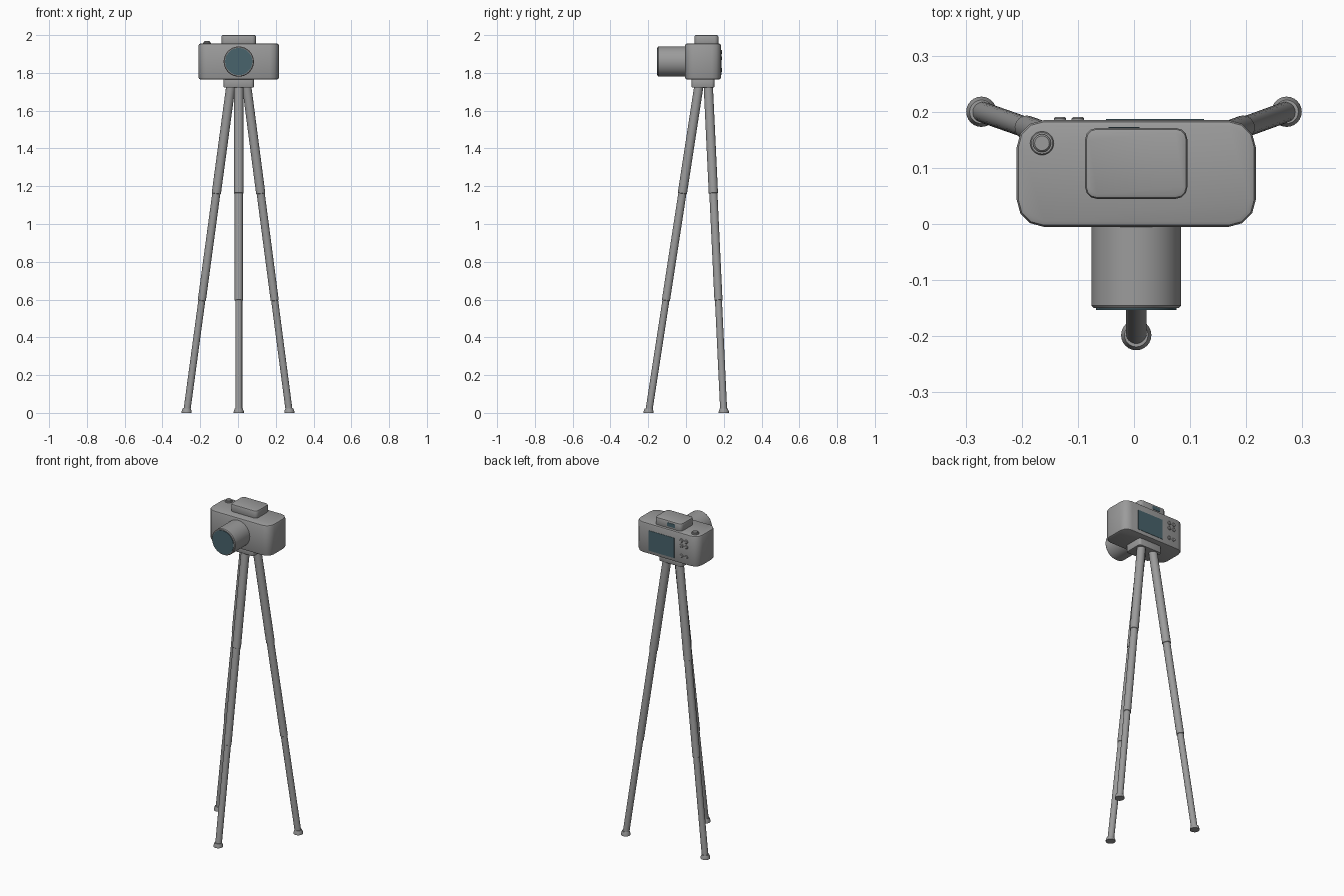
import bpy, bmesh, math
from mathutils import Vector, Matrix

cube = bpy.data.objects.get("Cube")
if cube:
    bpy.data.objects.remove(cube, do_unlink=True)


def material(name, rgb):
    m = bpy.data.materials.new(name)
    m.use_nodes = True
    m.diffuse_color = (*rgb, 1)
    m.node_tree.nodes["Principled BSDF"].inputs["Base Color"].default_value = (*rgb, 1)
    return m


GREY = material("mid grey", (0.33, 0.33, 0.33))
GLASS = material("dark teal glass", (0.065, 0.125, 0.15))


def finish(name, bm, mat):
    bmesh.ops.recalc_face_normals(bm, faces=bm.faces[:])
    me = bpy.data.meshes.new(name)
    bm.to_mesh(me)
    bm.free()
    me.materials.append(mat)
    ob = bpy.data.objects.new(name, me)
    bpy.context.collection.objects.link(ob)
    bpy.ops.object.select_all(action="DESELECT")
    ob.select_set(True)
    bpy.context.view_layer.objects.active = ob
    bpy.ops.object.shade_smooth_by_angle(angle=math.radians(35))
    return ob


def box(name, lo, hi, mat=GREY, corner=0, edge=0):
    """Box with rounded upright corners and softened top and bottom rims."""
    lo, hi = Vector(lo), Vector(hi)
    bm = bmesh.new()
    bmesh.ops.create_cube(bm, size=1)
    bmesh.ops.scale(bm, vec=hi - lo, verts=bm.verts[:])
    bmesh.ops.translate(bm, vec=(lo + hi) / 2, verts=bm.verts[:])
    if corner:
        upright = [e for e in bm.edges if abs(e.verts[0].co.z - e.verts[1].co.z) > 1e-4]
        bmesh.ops.bevel(bm, geom=upright, offset=corner, segments=3, profile=0.5, affect="EDGES")
    if edge:
        rims = [e for e in bm.edges if e.calc_face_angle(0) > math.radians(60)]
        bmesh.ops.bevel(bm, geom=rims, offset=edge, segments=2, profile=0.5, affect="EDGES")
    return finish(name, bm, mat)


def lathe(name, start, end, rings, mat=GREY, sides=32):
    """Round part between two points; rings are (fraction along, radius)."""
    start, end = Vector(start), Vector(end)
    turn = (end - start).to_track_quat("Z", "Y").to_matrix().to_4x4()
    length = (end - start).length
    bm = bmesh.new()
    loops = []
    for t, r in rings:
        loops.append([bm.verts.new(Matrix.Translation(start) @ turn @ Vector((
            r * math.cos(math.tau * i / sides), r * math.sin(math.tau * i / sides), t * length)))
            for i in range(sides)])
    for a, b in zip(loops, loops[1:]):
        for i in range(sides):
            j = (i + 1) % sides
            bm.faces.new((a[i], a[j], b[j], b[i]))
    bm.faces.new(loops[0])
    bm.faces.new(loops[-1])
    return finish(name, bm, mat)


# Camera body, flash housing and mounting plate
CX = 0.004
box("camera_body", (CX - 0.213, -0.005, 1.765), (CX + 0.213, 0.185, 1.955), corner=0.048, edge=0.01)
box("flash_housing", (CX - 0.091, 0.045, 1.945), (CX + 0.091, 0.171, 2.0), corner=0.02, edge=0.008)
box("mounting_plate", (CX - 0.08, 0.03, 1.722), (CX + 0.08, 0.15, 1.77), corner=0.015, edge=0.005)

# Lens barrel and front glass
LZ = 1.86
lathe("lens_barrel", (CX, 0.01, LZ), (CX, -0.15, LZ),
      [(0, 0.08), (0.97, 0.08), (1, 0.076)], sides=48)
lathe("lens_glass", (CX, -0.146, LZ), (CX, -0.153, LZ), [(0, 0.072), (1, 0.072)], GLASS, 48)

# Shutter button on its collar
lathe("shutter_collar", (-0.164, 0.144, 1.95), (-0.164, 0.144, 1.961), [(0, 0.021), (0.8, 0.021), (1, 0.019)])
lathe("shutter_button", (-0.164, 0.144, 1.958), (-0.164, 0.144, 1.969), [(0, 0.016), (0.7, 0.016), (1, 0.013)])

# Rear display, viewfinder window and control buttons
box("rear_screen", (-0.05, 0.18, 1.788), (0.125, 0.187, 1.912), GLASS)
box("viewfinder_window", (-0.045, 0.167, 1.966), (0.01, 0.173, 1.988), GLASS)
for row, z in enumerate((1.91, 1.878, 1.815)):
    for col, x in enumerate((-0.1, -0.132)):
        lathe(f"rear_button_{row}_{col}", (x, 0.18, z), (x, 0.191, z),
              [(0, 0.011), (0.75, 0.011), (1, 0.008)], sides=20)

# Three telescopic legs with flared feet
legs = {
    "front": ((0.004, 0.068, 1.73), (0.004, -0.198, 0)),
    "left": ((0.046, 0.118, 1.73), (0.272, 0.2, 0)),
    "right": ((-0.038, 0.118, 1.73), (-0.272, 0.2, 0)),
}
for side, (top, foot) in legs.items():
    top, foot = Vector(top), Vector(foot)
    lathe(f"{side}_leg", top, top.lerp(foot, 0.993),
          [(0, 0.0245), (0.33, 0.0245), (0.331, 0.0215), (0.66, 0.0215), (0.661, 0.0185), (1, 0.0185)], sides=24)
    lathe(f"{side}_foot", foot, foot + Vector((0, 0, 0.024)),
          [(0, 0.027), (0.3, 0.027), (1, 0.021)], sides=24)
